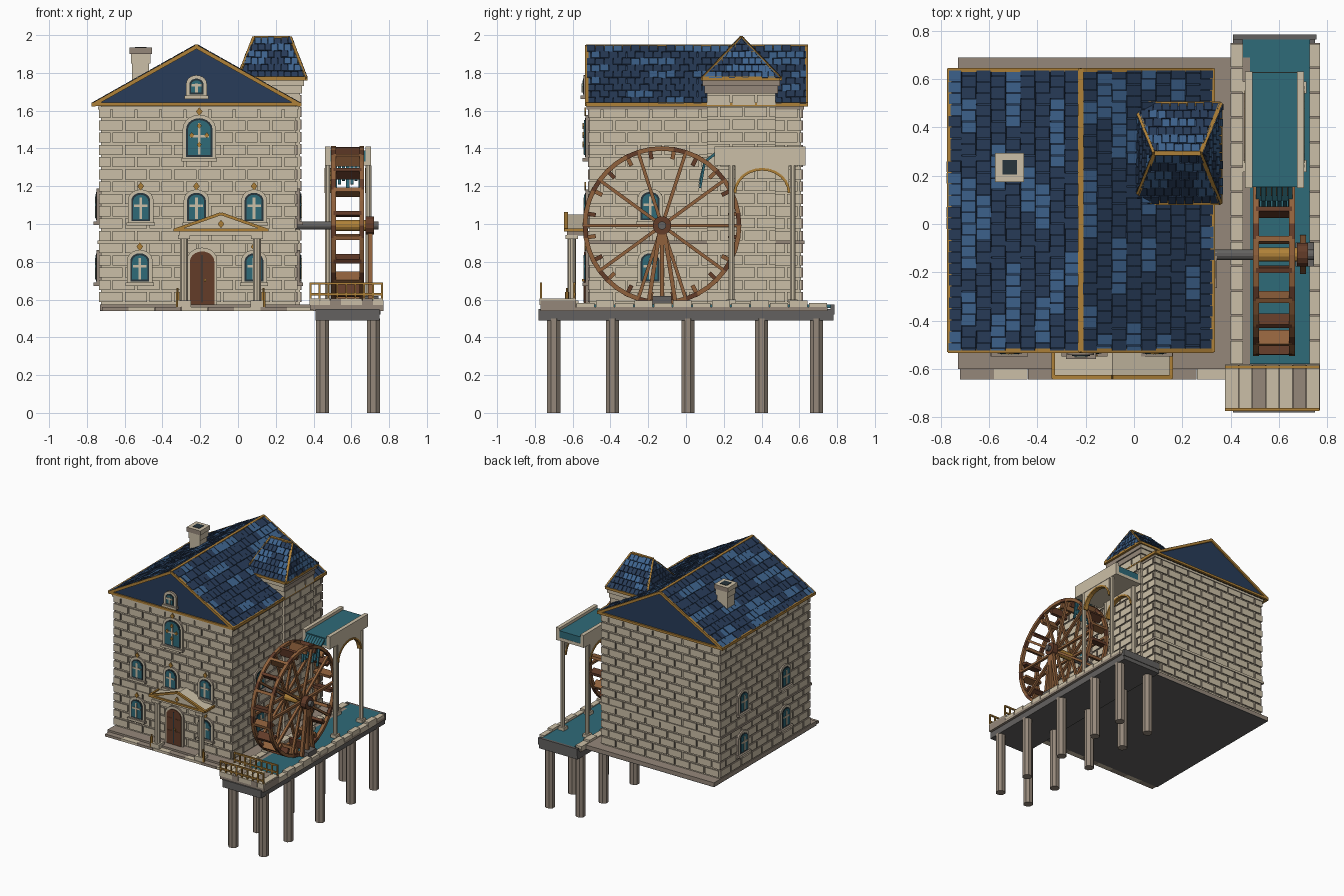
import bpy, bmesh, math, random
from mathutils import Matrix, Vector

random.seed(4)
cube = bpy.data.objects.get("Cube")
if cube:
    bpy.data.objects.remove(cube)

COLOURS = {
    "pale_stone": (0.60, 0.52, 0.385), "brown_stone": (0.30, 0.245, 0.195),
    "dark_stone": (0.125, 0.12, 0.115), "navy_slate": (0.021, 0.045, 0.10),
    "blue_slate": (0.048, 0.125, 0.27), "gold": (0.43, 0.22, 0.04),
    "dark_wood": (0.125, 0.045, 0.022), "warm_wood": (0.28, 0.12, 0.045),
    "teal": (0.028, 0.145, 0.19), "dark_void": (0.02, 0.035, 0.045)}
MATS = {}
for name, rgb in COLOURS.items():
    m = bpy.data.materials.new(name)
    m.use_nodes = True
    m.diffuse_color = (*rgb, 1)
    m.node_tree.nodes["Principled BSDF"].inputs["Base Color"].default_value = (*rgb, 1)
    MATS[name] = m
PALE, BROWN, DARK, NAVY, BLUE, GOLD, DWOOD, WOOD, TEAL, VOID = COLOURS
I = Matrix.Identity(4)


def frame(x, y, z, turn=0, tilt=0):
    """Local x runs along a wall, -y points outward, z runs up it."""
    return (Matrix.Translation((x, y, z)) @ Matrix.Rotation(math.radians(turn), 4, 'Z')
            @ Matrix.Rotation(-tilt, 4, 'X'))


class Part:
    def __init__(self, name):
        self.name, self.bm, self.used = name, bmesh.new(), []

    def slot(self, mat):
        if mat not in self.used:
            self.used.append(mat)
        return self.used.index(mat)

    def prism(self, pts, y0, y1, mat, M=I, side=None):
        a, b = ([self.bm.verts.new(M @ Vector((x, y, z))) for x, z in pts] for y in (y0, y1))
        n = len(pts)
        caps = [self.bm.faces.new(a), self.bm.faces.new(b[::-1])]
        rim = [self.bm.faces.new((a[i], b[i], b[(i + 1) % n], a[(i + 1) % n])) for i in range(n)]
        for faces, colour in ((caps, mat), (rim, side or mat)):
            for f in faces:
                f.material_index = self.slot(colour)

    def box(self, x0, x1, y0, y1, z0, z1, mat, M=I, side=None):
        self.prism([(x0, z0), (x1, z0), (x1, z1), (x0, z1)], y0, y1, mat, M, side)

    def beam(self, p, q, w, h, mat, sides=4):
        p, q = Vector(p), Vector(q)
        M = Matrix.Translation(p) @ (q - p).to_track_quat('Y', 'Z').to_matrix().to_4x4()
        if sides == 4:
            pts = [(-w / 2, -h / 2), (w / 2, -h / 2), (w / 2, h / 2), (-w / 2, h / 2)]
        else:
            pts = [(w / 2 * math.cos(t), h / 2 * math.sin(t))
                   for t in (math.tau * (i + .5) / sides for i in range(sides))]
        self.prism(pts, 0, (q - p).length, mat, M)

    def done(self):
        bmesh.ops.recalc_face_normals(self.bm, faces=self.bm.faces)
        me = bpy.data.meshes.new(self.name)
        self.bm.to_mesh(me)
        self.bm.free()
        for k in self.used:
            me.materials.append(MATS[k])
        bpy.context.collection.objects.link(bpy.data.objects.new(self.name, me))


def bricks(part, M, half, z0, z1, rows, length=.13, gap=.006):
    h = (z1 - z0) / rows
    for r in range(rows):
        u = -half - (length / 2 if r % 2 else 0)
        while u < half - .01:
            a, b = max(u, -half), min(u + length, half)
            part.box(a + gap * (a > -half), b - gap * (b < half), -.01, 0,
                     z0 + r * h + gap, z0 + (r + 1) * h - gap, PALE, M, BROWN)
            u += length


def shingles(part, M, base, top, length, rows, tile):
    h = length / rows
    for r in range(rows):
        hb, ht = (base + (top - base) * k / rows for k in (r, r + 1))
        u, run, tone = -base - (r % 2) * tile / 2, 0, NAVY
        while u < hb:
            if run == 0:
                run, tone = random.randint(2, 4), random.choice((NAVY, NAVY, BLUE))
            run -= 1
            a, b = max(u, -hb), min(u + tile - .003, hb)
            if b > a:
                c, d = max(-ht, min(a, ht)), max(-ht, min(b, ht))
                part.prism([(a, r * h), (b, r * h), (d, r * h + h - .003), (c, r * h + h - .003)],
                           -random.uniform(.007, .013), 0, tone, M, NAVY)
            u += tile


def arch(w, h, z=0):
    rise = w * .42
    return [(-w / 2, z), (w / 2, z)] + [
        (w / 2 * math.cos(t), z + h - rise + rise * math.sin(t))
        for t in (math.pi * i / 10 for i in range(11))]


def diamond(part, M, x, z, y, s=.022):
    part.prism([(x - s * .8, z), (x, z - s), (x + s * .8, z), (x, z + s)], y - .008, y, GOLD, M)


def window(name, M, w, h, gem=True):
    p = Part(name)
    p.prism(arch(w + .035, h + .03, -.012), -.018, .01, PALE, M, BROWN)
    p.prism(arch(w, h), -.021, 0, VOID, M)
    p.prism(arch(w - .02, h - .02, .01), -.024, 0, TEAL, M)
    p.box(-.007, .007, -.028, 0, .012, h - .025, PALE, M)
    p.box(-w * .36, w * .36, -.028, 0, h * .5, h * .5 + .013, PALE, M)
    p.box(-w / 2 - .025, w / 2 + .025, -.034, .01, -.024, -.006, PALE, M, BROWN)
    if gem:
        diamond(p, M, 0, h + .035, -.015)
    p.done()


# House walls with raised masonry
p = Part("house_walls")
p.box(-.725, .305, -.51, .61, .57, 1.64, PALE)
for M, half in ((frame(-.21, -.51, 0), .525), (frame(-.21, .61, 0, 180), .525),
                (frame(.305, .05, 0, 90), .56), (frame(-.725, .05, 0, -90), .56)):
    bricks(p, M, half, .58, 1.62, 16)
for z, e in ((.895, .018), (1.605, .016)):
    p.box(-.725 - e, .305 + e, -.51 - e, .61 + e, z, z + .018, PALE, I, BROWN)
p.done()

# Stone base with front steps
p = Part("house_base")
p.box(-.73, .48, -.6, .69, .545, .575, BROWN)
p.box(-.73, .48, -.6, .69, .54, .546, DARK)
for i in range(8):
    x = -.72 + i * .14
    p.box(x, x + .139, -.645, -.6, .54, .56, PALE if i % 2 else BROWN)
p.done()

# Main gable roof
slope, tilt = math.hypot(.55, .31), math.atan2(.55, .31)
p = Part("main_roof")
p.prism([(-.77, 1.63), (.33, 1.63), (-.22, 1.935)], -.525, .635, NAVY)
for x, turn in ((.33, 90), (-.77, -90)):
    shingles(p, frame(x, .055, 1.63, turn, tilt), .58, .58, slope, 9, .047)
p.done()
p = Part("main_roof_trim")
p.beam((-.22, -.53, 1.938), (-.22, .645, 1.938), .022, .022, GOLD)
for x in (-.765, .325):
    p.beam((x, -.53, 1.633), (x, .645, 1.633), .02, .022, GOLD)
    for y in (-.525, .638):
        p.beam((x, y, 1.633), (-.22, y, 1.938), .018, .02, GOLD)
for y in (-.525, .638):
    p.beam((-.765, y, 1.633), (.325, y, 1.633), .018, .018, GOLD)
p.done()

# Side tower with hipped roof
p = Part("tower")
p.box(.02, .327, .11, .475, .57, 1.74, PALE)
bricks(p, frame(.327, .2925, 0, 90), .1825, .58, 1.69, 17)
for e, z in ((.012, 1.69), (.022, 1.73)):
    p.box(.03 - e, .327 + e, .11 - e, .475 + e, z, z + .04, PALE, I, BROWN)
p.done()
p = Part("tower_roof")
cx, cy, z0, z1, hx, hy, rx = .18, .293, 1.77, 1.985, .178, .205, .095
corners = [Vector((cx + sx * hx, cy + sy * hy, z0)) for sx in (-1, 1) for sy in (-1, 1)]
tips = [Vector((cx + sx * rx, cy, z1)) for sx in (-1, 1)]
bmesh.ops.convex_hull(p.bm, input=[p.bm.verts.new(v) for v in corners + tips])
p.slot(NAVY)
for turn, run, base, top, d in ((0, hy, hx, rx, (0, -hy)), (180, hy, hx, rx, (0, hy)),
                                (90, hx - rx, hy, 0, (hx, 0)), (-90, hx - rx, hy, 0, (-hx, 0))):
    shingles(p, frame(cx + d[0], cy + d[1], z0, turn, math.atan2(run, z1 - z0)),
             base, top, math.hypot(run, z1 - z0), 6, .035)
p.done()
p = Part("tower_roof_trim")
p.beam(tips[0], tips[1], .02, .022, GOLD)
for i, c in enumerate(corners):
    p.beam(c, tips[i // 2], .016, .018, GOLD)
for a, b in ((0, 1), (1, 3), (3, 2), (2, 0)):
    p.beam(corners[a], corners[b], .018, .02, GOLD)
p.done()

# Chimney
p = Part("chimney")
for e, a, b in ((.045, 1.72, 1.85), (.052, 1.85, 1.9), (.06, 1.9, 1.935)):
    p.box(-.515 - e, -.515 + e, .235 - e, .235 + e, a, b, PALE if e < .06 else BROWN, I, PALE)
p.box(-.545, -.485, .205, .265, 1.93, 1.938, VOID)
p.done()

# Windows and front door
for x, z in ((-.52, .695), (.085, .695), (-.515, 1.015), (-.22, 1.015), (.085, 1.015)):
    window("front_window", frame(x, -.515, z), .1, .15)
window("large_window", frame(-.205, -.515, 1.355), .14, .205)
p = Part("large_window_ornament")
for x, z in ((-.04, 1.47), (.04, 1.47), (0, 1.52), (0, 1.42)):
    diamond(p, frame(-.205, -.54, 0), x, z, 0, .016)
p.done()
window("gable_window", frame(-.22, -.525, 1.685), .075, .085, False)
for z in (.695, 1.02):
    window("right_window", frame(.31, -.19, z, 90), .1, .15, False)
    for y in (-.19, .34):
        window("left_window", frame(-.73, y, z, -90), .1, .15, False)
p = Part("front_door")
M = frame(-.19, -.515, .575)
p.prism(arch(.16, .3), -.018, .01, PALE, M, BROWN)
p.prism(arch(.13, .28), -.024, 0, DWOOD, M)
p.box(-.003, .003, -.027, 0, .01, .26, VOID, M)
for x in (-.033, .033):
    for z in (.03, .13):
        p.box(x - .02, x + .02, -.028, 0, z, z + .08, DWOOD, M, WOOD)
p.box(.01, .02, -.035, 0, .12, .135, GOLD, M)
p.done()

# Entrance portico
p = Part("portico")
p.prism([(-.335, .965), (.155, .965), (-.09, 1.05)], -.635, -.52, PALE)
p.box(-.31, .13, -.63, -.52, .94, .966, PALE, I, BROWN)
for a, b in (((-.335, .968), (.155, .968)), ((-.335, .968), (-.09, 1.055)), ((.155, .968), (-.09, 1.055))):
    p.beam((a[0], -.635, a[1]), (b[0], -.635, b[1]), .02, .016, GOLD)
for x in (-.335, .155):
    p.beam((x, -.64, .968), (x, -.52, .968), .014, .016, GOLD)
diamond(p, I, -.09, 1.0, -.637)
for x in (-.285, .1):
    p.box(x - .035, x + .035, -.64, -.57, .56, .595, PALE)
    p.beam((x, -.605, .59), (x, -.605, .925), .045, .045, PALE, 10)
    p.box(x - .032, x + .032, -.637, -.573, .92, .942, PALE)
    s = -1 if x < 0 else 1
    p.beam((x + s * .035, -.63, .56), (x + s * .035, -.63, .64), .022, .022, GOLD, 6)
    p.beam((x + s * .035, -.63, .64), (x + s * .035, -.63, .66), .01, .01, GOLD, 6)
p.done()

# Canal on piles
p = Part("canal")
p.box(.41, .75, -.78, .78, .49, .55, DARK)
p.box(.40, .77, -.77, .75, .54, .56, BROWN)
p.box(.45, .73, -.58, .765, .555, .575, TEAL)
p.box(.41, .755, .765, .785, .52, .575, DARK)
for i in range(13):
    y = -.58 + i * .1025
    for x0, x1 in ((.4, .452), (.728, .77)):
        p.box(x0, x1, y, y + .096, .545, .582 + .012 * (i % 2), PALE)
p.done()
p = Part("canal_piles")
for y in (-.7, -.39, .01, .4, .69):
    for x in (.448, .717):
        p.beam((x, y, 0), (x, y, .5), .075, .075, BROWN, 8)
p.done()

# Front landing with railings
p = Part("landing")
p.box(.38, .77, -.77, -.585, .545, .595, BROWN)
for i in range(7):
    x = .378 + i * .056
    p.box(x, x + .054, -.775, -.583, .57, .605, BROWN if i % 3 == 2 else PALE)
p.done()
p = Part("landing_railings")
for y in (-.768, -.592):
    for z in (.628, .685):
        p.beam((.378, y, z), (.768, y, z), .012, .011, GOLD)
    for i in range(9):
        x = .383 + i * .0475
        p.beam((x, y, .6), (x, y, .69), .01, .01, GOLD)
p.done()

# Water wheel with axle and stand
wy, wz, R = -.127, .992, .408
def on_wheel(x, r, deg):
    t = math.radians(deg)
    return (x, wy + r * math.cos(t), wz + r * math.sin(t))
p = Part("water_wheel")
for x in (.505, .655):
    for i in range(40):
        p.beam(on_wheel(x, R, i * 9), on_wheel(x, R, i * 9 + 9.3), .026, .024, WOOD if i % 4 else DWOOD)
    for i in range(10):
        p.beam(on_wheel(x, .02, i * 36), on_wheel(x, R, i * 36), .02, .018, WOOD)
for i in range(20):
    p.beam(on_wheel(.58, .355, i * 18 + 9), on_wheel(.58, .42, i * 18 + 9), .15, .022, DWOOD if i % 2 else WOOD)
p.done()
p = Part("wheel_axle")
for x0, x1, d, c in ((.3, .5, .046, DARK), (.5, .68, .06, GOLD), (.675, .72, .1, DWOOD), (.72, .745, .045, DARK)):
    p.beam((x0, wy, wz), (x1, wy, wz), d, d, c, 12)
p.done()
p = Part("wheel_stand")
for d in (-.07, 0, .07):
    p.beam((.7, wy + d, .59), (.7, wy + d * .1, wz), .026, .022, WOOD)
p.box(.67, .745, wy - .05, wy + .05, .575, .62, DARK)
p.done()

# Raised flume on posts and arches
p = Part("flume")
p.box(.46, .70, .155, .63, 1.31, 1.335, PALE)
p.box(.485, .68, .153, .628, 1.33, 1.388, TEAL)
for x in (.46, .675):
    p.box(x, x + .03, .15, .632, 1.31, 1.41, PALE)
for x in (.475, .69):
    for y in (.24, .565):
        p.beam((x, y, .56), (x, y, 1.31), .034, .034, PALE, 8)
        p.box(x - .025, x + .025, y - .025, y + .025, .56, .6, PALE)
    M = frame(x + .012, 0, 0, 90)
    arc = [(.4025 - .143 * math.cos(math.pi * i / 12), 1.165 + .125 * math.sin(math.pi * i / 12)) for i in range(13)]
    for (a, za), (b, zb) in zip(arc, arc[1:]):
        p.prism([(a, za), (b, zb), (b, 1.312), (a, 1.312)], 0, .024, PALE, M)
        p.beam((x, a, za), (x, b, zb), .034, .014, GOLD)
p.done()
p = Part("falling_water")
for i in range(7):
    x, drop = .515 + i * .022, .02 * (i % 3)
    p.beam((x, .158, 1.375), (x, .1, 1.33), .02, .014, TEAL)
    p.beam((x, .1, 1.335), (x, .075, 1.19 + drop), .016, .012, TEAL)
p.done()
